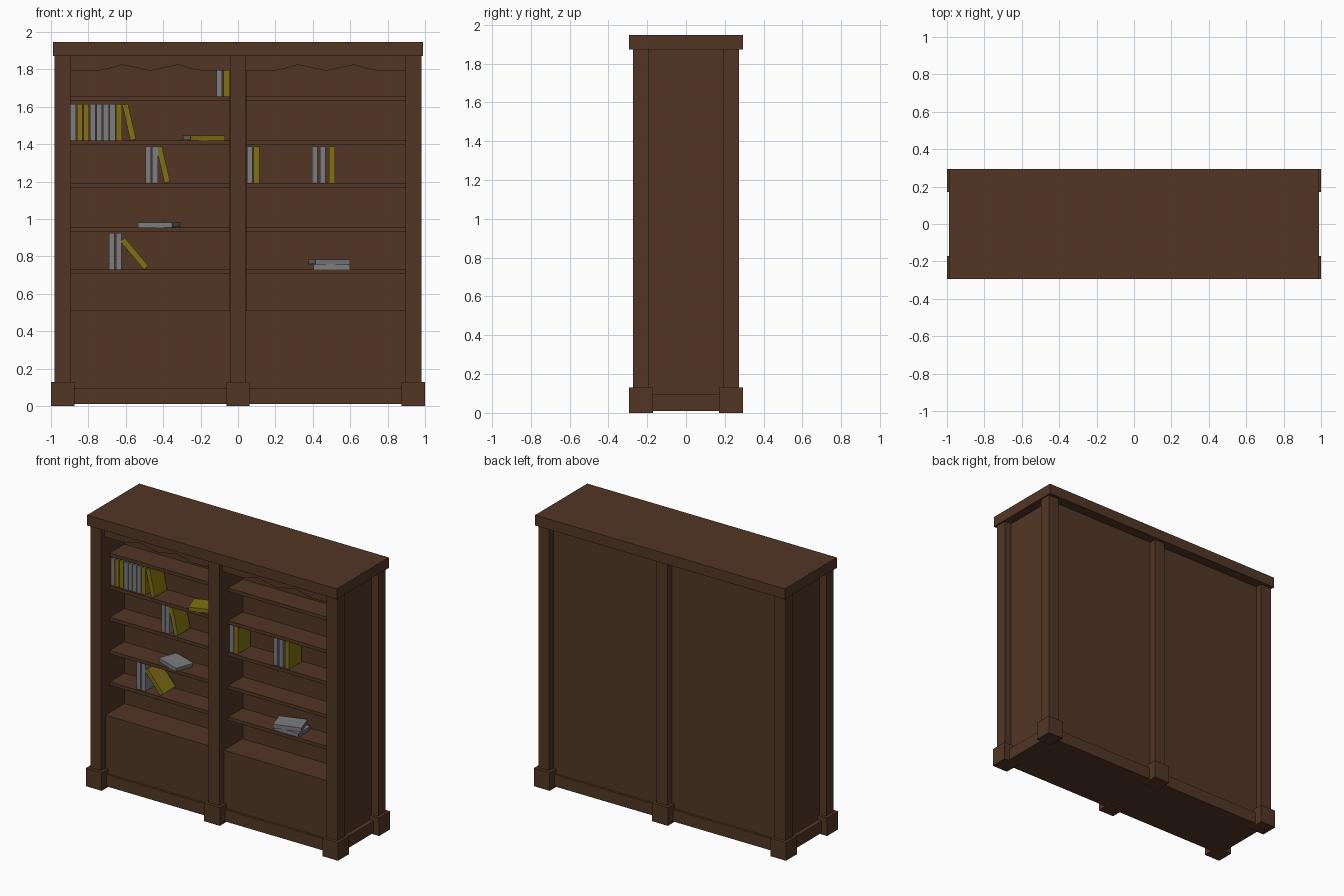
import bpy, bmesh, math
from mathutils import Matrix, Vector

if "Cube" in bpy.data.objects:
    bpy.data.objects.remove(bpy.data.objects["Cube"])


def material(name, rgb):
    m = bpy.data.materials.new(name)
    m.diffuse_color = (*rgb, 1)
    m.use_nodes = True
    m.node_tree.nodes["Principled BSDF"].inputs["Base Color"].default_value = m.diffuse_color
    return m


WOOD = material("dark_wood", (0.085, 0.037, 0.018))
YELLOW = material("mustard_cover", (0.22, 0.165, 0.006))
GREY = material("grey_cover", (0.20, 0.205, 0.215))
PAGES = material("pages", (0.17, 0.17, 0.165))


def add_box(bm, x0, x1, y0, y1, z0, z1, mat=0):
    size = Matrix.Diagonal((x1 - x0, y1 - y0, z1 - z0, 1))
    mid = Matrix.Translation(((x0 + x1) / 2, (y0 + y1) / 2, (z0 + z1) / 2))
    vs = bmesh.ops.create_cube(bm, size=1, matrix=mid @ size)["verts"]
    for f in {f for v in vs for f in v.link_faces}:
        f.material_index = mat


def finish(bm, name, mats):
    me = bpy.data.meshes.new(name)
    bm.to_mesh(me)
    bm.free()
    for m in mats:
        me.materials.append(m)
    ob = bpy.data.objects.new(name, me)
    bpy.context.collection.objects.link(ob)
    return ob


def box(name, *b):
    bm = bmesh.new()
    add_box(bm, *b)
    return finish(bm, name, [WOOD])


# Carcass: cornice, plinth, rear body, lower cabinet, sides and divider
box("cornice", -0.99, 0.99, -0.295, 0.295, 1.872, 1.947)
box("plinth", -0.955, 0.955, -0.238, 0.238, 0.01, 0.095)
box("rear_body", -0.925, 0.925, -0.01, 0.222, 0.09, 1.875)
box("lower_cabinet", -0.925, 0.925, -0.222, -0.01, 0.09, 0.487)
box("divider", -0.045, 0.045, -0.20, -0.005, 0.48, 1.875)
for s, side in ((-1, "left"), (1, "right")):
    x = sorted((s * 0.895, s * 0.925))
    box(side + "_side_panel", *x, -0.222, 0.222, 0.09, 1.875)

# Posts and their block feet, front and back
for x, fx, col in ((-0.9375, -0.9375, "left"), (0, 0, "middle"), (0.9375, 0.9375, "right")):
    for s, row in ((-1, "front"), (1, "back")):
        y = sorted((s * 0.19, s * 0.272))
        box(f"{row}_{col}_post", x - 0.043, x + 0.043, *y, 0.05, 1.875)
        y = sorted((s * 0.17, s * 0.295))
        box(f"{row}_{col}_foot", fx - 0.0625, fx + 0.0625, *y, 0, 0.13)

# Shelves and wavy valance in each bay
TOPS = [0.511, 0.73, 0.955, 1.193, 1.42, 1.655]
WAVE = [(-0.43, 1.795), (-0.28, 1.793), (-0.225, 1.803), (-0.15, 1.825), (-0.08, 1.81),
        (0, 1.792), (0.08, 1.81), (0.15, 1.825), (0.225, 1.803), (0.28, 1.793), (0.43, 1.795)]
for c, bay in ((-0.47, "left"), (0.47, "right")):
    for i, z in enumerate(TOPS):
        front = -0.225 if i == 0 else -0.175
        box(f"{bay}_shelf_{i + 1}", c - 0.43, c + 0.43, front, -0.005, z - 0.025, z)
    bm = bmesh.new()
    pts = WAVE + [(0.43, 1.875), (-0.43, 1.875)]
    face = bm.faces.new([bm.verts.new((c + x, -0.235, z)) for x, z in pts])
    ext = bmesh.ops.extrude_face_region(bm, geom=[face])["geom"]
    bmesh.ops.translate(bm, vec=(0, 0.025, 0),
                        verts=[v for v in ext if isinstance(v, bmesh.types.BMVert)])
    bmesh.ops.recalc_face_normals(bm, faces=bm.faces)
    finish(bm, bay + "_valance", [WOOD])

# Books: two covers, a spine facing forward, and inset pages
W, D, H, T = 0.031, 0.14, 0.195, 0.004


def book(cover, matrix, w=W, h=H):
    bm = bmesh.new()
    add_box(bm, 0, T, 0, D, 0, h)
    add_box(bm, w - T, w, 0, D, 0, h)
    add_box(bm, T, w - T, 0, T, 0, h)
    add_box(bm, T, w - T, T, D - 0.005, 0.004, h - 0.004, 1)
    name = "yellow_book" if cover is YELLOW else "grey_book"
    finish(bm, name, [cover, PAGES]).matrix_world = matrix


def standing(x, z, cover, lean=0):
    book(cover, Matrix.Translation((x, -0.162, z))
         @ Matrix.Rotation(-math.radians(lean), 4, 'Y'))


def lying(x, z, cover, turn, w=0.027):
    book(cover, Matrix.Translation((x, -0.10, z))
         @ Matrix.Rotation(math.radians(turn), 4, 'Z')
         @ Matrix.Translation((-H / 2, -D / 2, w))
         @ Matrix.Rotation(math.radians(90), 4, 'Y'), w)


Y, G = YELLOW, GREY
for i, c in enumerate((G, Y, Y, G, G, G, G, Y)):
    standing(-0.896 + i * 0.0348, 1.42, c)
standing(-0.575, 1.42, Y, 13)
for x, z, c, lean in (
        (-0.116, 1.655, G, 0), (-0.077, 1.655, Y, 0),
        (-0.495, 1.193, G, 0), (-0.46, 1.193, G, 0), (-0.393, 1.193, Y, 13),
        (0.047, 1.193, G, 0), (0.083, 1.193, Y, 0),
        (0.395, 1.193, G, 0), (0.438, 1.193, G, 0), (0.487, 1.193, Y, 0),
        (-0.69, 0.73, G, 0), (-0.653, 0.73, G, 0), (-0.503, 0.73, Y, 40)):
    standing(x, z, c, lean)
lying(-0.185, 1.42, Y, 20)
lying(-0.42, 0.955, G, -20)
lying(0.50, 0.73, G, 0)
lying(0.485, 0.757, G, 18)
